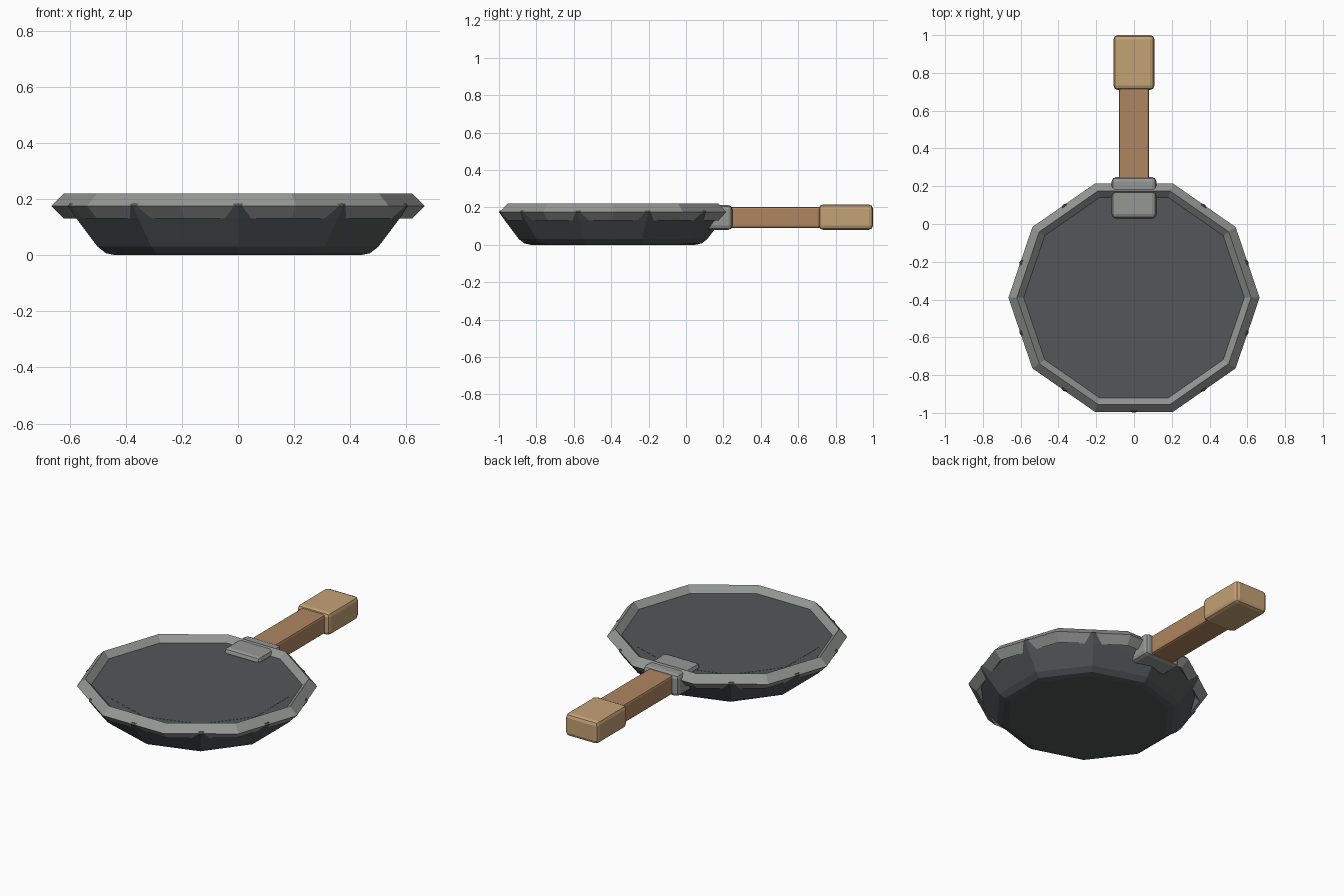
import bpy, bmesh, math

if "Cube" in bpy.data.objects:
    bpy.data.objects.remove(bpy.data.objects["Cube"])

PAN_Y, SQUASH, SIDES = -0.39, 0.957, 10


def material(name, rgb):
    m = bpy.data.materials.new(name)
    m.diffuse_color = (*rgb, 1)
    m.use_nodes = True
    m.node_tree.nodes["Principled BSDF"].inputs["Base Color"].default_value = m.diffuse_color
    return m


IRON = material("dark_iron", (0.085, 0.095, 0.098))
STEEL = material("grey_steel", (0.30, 0.31, 0.30))
WOOD = material("brown_wood", (0.43, 0.24, 0.12))
PALE = material("pale_wood", (0.55, 0.36, 0.18))


def add_object(name, bm, mat):
    bmesh.ops.recalc_face_normals(bm, faces=bm.faces)
    mesh = bpy.data.meshes.new(name)
    bm.to_mesh(mesh)
    bm.free()
    mesh.materials.append(mat)
    ob = bpy.data.objects.new(name, mesh)
    bpy.context.collection.objects.link(ob)
    return ob


def ring(bm, r, z, turn):
    return [bm.verts.new((r * math.cos(a), PAN_Y + SQUASH * r * math.sin(a), z))
            for a in (math.tau * (i + turn) / SIDES for i in range(SIDES))]


def lathe(name, profile, turn, mat, closed=False):
    """Ten-sided lathe of (radius, z) points, capped or closed into a loop."""
    bm = bmesh.new()
    rings = [ring(bm, r, z, turn) for r, z in profile]
    pairs = list(zip(rings, rings[1:]))
    if closed:
        pairs.append((rings[-1], rings[0]))
    else:
        bm.faces.new(rings[0])
        bm.faces.new(rings[-1])
    for a, b in pairs:
        for i in range(SIDES):
            j = (i + 1) % SIDES
            bm.faces.new((a[i], a[j], b[j], b[i]))
    return add_object(name, bm, mat)


def block(name, half_x, y, z, bevel, mat):
    """Box with rounded edges spanning the y and z ranges."""
    bm = bmesh.new()
    bmesh.ops.create_cube(bm, size=1)
    for v in bm.verts:
        v.co = (v.co.x * 2 * half_x,
                (y[0] + y[1]) / 2 + v.co.y * (y[1] - y[0]),
                (z[0] + z[1]) / 2 + v.co.z * (z[1] - z[0]))
    bmesh.ops.bevel(bm, geom=bm.edges[:], offset=bevel, segments=2,
                    profile=0.5, affect='EDGES')
    return add_object(name, bm, mat)


# Pan body, corners pointing at the middle of the rim's sides
lathe("pan_body", [(0.46, 0), (0.495, 0.007), (0.526, 0.03), (0.605, 0.13),
                   (0.637, 0.175), (0.63, 0.184)], 0.5, IRON)
# Thin cooking surface
lathe("cooking_surface", [(0.527, 0.18), (0.527, 0.185)], 0.5, IRON)
# Diamond-section rim
lathe("rim", [(0.665, 0.175), (0.62, 0.22), (0.575, 0.175), (0.62, 0.13)],
      0, STEEL, closed=True)
# Bracket running through the rim, then handle and end grip
block("handle_bracket", 0.118, (0.03, 0.248), (0.08, 0.212), 0.022, STEEL)
block("handle_shaft", 0.08, (0.2, 0.74), (0.09, 0.203), 0.012, WOOD)
block("handle_end", 0.108, (0.71, 1.0), (0.08, 0.215), 0.022, PALE)
